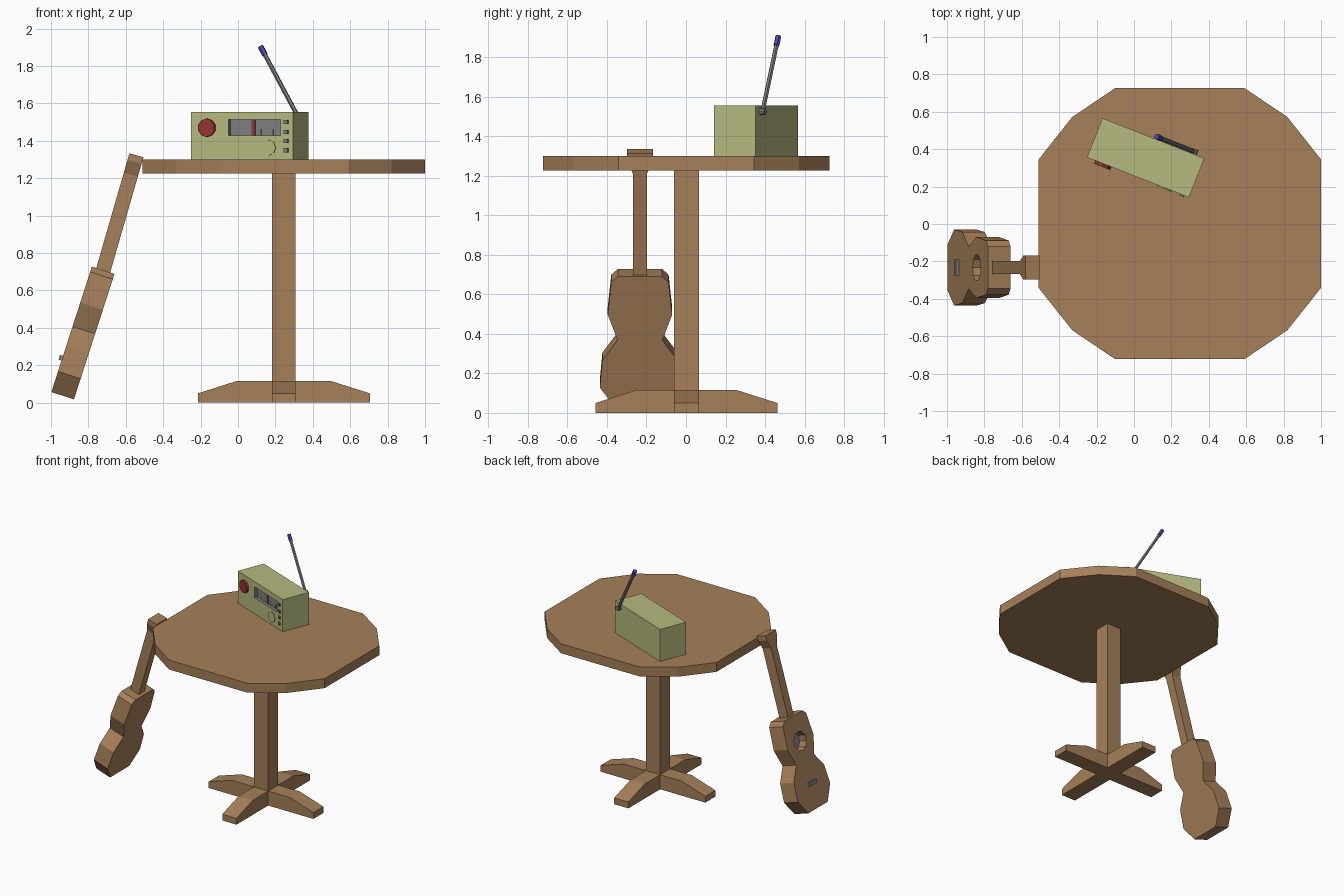
import bpy, bmesh, math
from mathutils import Matrix, Vector

if "Cube" in bpy.data.objects:
    bpy.data.objects.remove(bpy.data.objects["Cube"])


def material(name, rgb):
    m = bpy.data.materials.new(name)
    m.diffuse_color = (*rgb, 1)
    m.use_nodes = True
    m.node_tree.nodes["Principled BSDF"].inputs["Base Color"].default_value = m.diffuse_color
    return m


WOOD = material("wood", (0.38, 0.216, 0.10))
OLIVE = material("pale olive", (0.468, 0.491, 0.212))
RED = material("dark red", (0.30, 0.035, 0.033))
GREY = material("grey", (0.21, 0.21, 0.215))
DARK = material("dark grey", (0.05, 0.05, 0.055))
PURPLE = material("purple", (0.10, 0.061, 0.50))


def finish(name, bm, mats, M=Matrix()):
    bm.transform(M)
    bmesh.ops.recalc_face_normals(bm, faces=bm.faces)
    me = bpy.data.meshes.new(name)
    bm.to_mesh(me)
    bm.free()
    for m in mats:
        me.materials.append(m)
    ob = bpy.data.objects.new(name, me)
    bpy.context.collection.objects.link(ob)
    return ob


def prism(name, pts, z0, z1, mat, M=Matrix()):
    """Outline in local xy, extruded from z0 to z1."""
    bm = bmesh.new()
    f = bm.faces.new([bm.verts.new((x, y, z0)) for x, y in pts])
    ext = bmesh.ops.extrude_face_region(bm, geom=[f])["geom"]
    bmesh.ops.translate(bm, vec=(0, 0, z1 - z0),
                        verts=[v for v in ext if isinstance(v, bmesh.types.BMVert)])
    return finish(name, bm, [mat], M)


def box(name, c, size, mat, M=Matrix()):
    bm = bmesh.new()
    bmesh.ops.create_cube(bm, size=1)
    bmesh.ops.scale(bm, vec=size, verts=bm.verts)
    return finish(name, bm, [mat], M @ Matrix.Translation(c))


def rod(name, a, b, r, n, mat, M=Matrix()):
    a, b = Vector(a), Vector(b)
    bm = bmesh.new()
    bmesh.ops.create_cone(bm, cap_ends=True, segments=n, radius1=r, radius2=r,
                          depth=(b - a).length)
    turn = Vector((0, 0, 1)).rotation_difference(b - a).to_matrix().to_4x4()
    return finish(name, bm, [mat], M @ Matrix.Translation((a + b) / 2) @ turn)


def mirrored(half):
    """Close a right-hand outline with its mirror image in x."""
    return half + [(-x, y) for x, y in reversed(half)]


# --- Table: twelve-sided top, square post, four tapered feet
T = Matrix.Translation((0.245, 0.002, 0))
quarter = [(0.755, 0.343), (0.575, 0.57), (0.345, 0.725)]
right = [(x, -y) for x, y in reversed(quarter)] + quarter
prism("table_top", mirrored(right), 1.225, 1.30, WOOD, T)
box("table_post", (0, 0, 0.615), (0.125, 0.125, 1.23), WOOD, T)
foot = [(0.06, 0), (0.46, 0), (0.46, 0.05), (0.255, 0.115), (0.06, 0.115)]
for i in range(4):
    turn = Matrix.Rotation(i * math.pi / 2, 4, 'Z') @ Matrix.Rotation(math.pi / 2, 4, 'X')
    prism(f"table_foot_{i + 1}", foot, -0.0625, 0.0625, WOOD, T @ turn)

# --- Radio body with recessed dial; local x along the front, front faces -y
R = Matrix.Translation((0.0625, 0.354, 0)) @ Matrix.Rotation(math.radians(-21.5), 4, 'Z')
FRONT, BACK = -0.1125, 0.1125
bm = bmesh.new()
bmesh.ops.create_cube(bm, size=1)
bmesh.ops.scale(bm, vec=(0.586, 0.225, 0.255), verts=bm.verts)
bmesh.ops.translate(bm, vec=(0, 0, 1.4275), verts=bm.verts)
bm.normal_update()
dial = next(f for f in bm.faces if f.normal.y < -0.9)
bmesh.ops.inset_individual(bm, faces=[dial], thickness=0.02)
for v in dial.verts:
    v.co.x = 0.221 if v.co.x > 0 else -0.077
    v.co.z = 1.513 if v.co.z > 1.4275 else 1.428
walls = bmesh.ops.extrude_discrete_faces(bm, faces=[dial])["faces"]
floor = walls[0]
bmesh.ops.translate(bm, vec=(0, 0.025, 0), verts=floor.verts)
for f in bm.faces:
    c = f.calc_center_median()
    if FRONT + 0.005 < c.y < FRONT + 0.03:
        f.material_index = 1
finish("radio_body", bm, [OLIVE, GREY], R)

# Dial needle and ticks on the recess floor
FLOOR = FRONT + 0.025
box("dial_needle", (0.058, FLOOR - 0.002, 1.4705), (0.02, 0.006, 0.084), RED, R)
for i, x in enumerate((0.102, 0.171)):
    box(f"dial_tick_{i + 1}", (x, FLOOR - 0.001, 1.446), (0.006, 0.004, 0.034), DARK, R)

# Knob, speaker and buttons
rod("tuning_knob", (-0.199, FRONT + 0.01, 1.47), (-0.199, FRONT - 0.018, 1.47), 0.049, 10, RED, R)
rod("speaker", (0.152, FRONT + 0.01, 1.364), (0.152, FRONT - 0.006, 1.364), 0.043, 8, OLIVE, R)
for i, z in enumerate((1.50, 1.447, 1.40, 1.35)):
    box(f"button_{i + 1}", (0.254, FRONT, z), (0.024, 0.016, 0.022), GREY, R)

# Antenna on the back, leaning along the radio
base, tip = Vector((0.23, BACK + 0.014, 1.525)), Vector((0.012, BACK + 0.014, 1.905))
joint = base.lerp(tip, 0.88)
rod("antenna_hinge", (0.23, BACK - 0.005, 1.525), (0.23, BACK + 0.028, 1.525), 0.018, 8, GREY, R)
rod("antenna_rod", base, joint, 0.012, 6, GREY, R)
rod("antenna_tip", joint, tip, 0.016, 6, PURPLE, R)


# --- Guitar leaning on the table edge; local y up its length, z out of its face
def leaning(origin, deg):
    s, c = math.sin(math.radians(deg)), math.cos(math.radians(deg))
    axes = Matrix(((0, s, -c), (-1, 0, 0), (0, c, s))).to_4x4()
    return Matrix.Translation(origin) @ axes


G = leaning((-0.877, -0.233, 0.018), 17.9)
THICK = 0.127
side = [(0.12, 0), (0.203, 0.116), (0.19, 0.26), (0.113, 0.368),
        (0.163, 0.503), (0.145, 0.675), (0.112, 0.705)]
body = prism("guitar_body", mirrored(side), 0, THICK, WOOD, G)
cutter = rod("sound_hole_cutter", (0, 0.51, 0.06), (0, 0.51, 0.2), 0.072, 10, WOOD, G)
cutter.hide_render = True
cutter.display_type = 'WIRE'
cut = body.modifiers.new("sound_hole", 'BOOLEAN')
cut.operation = 'DIFFERENCE'
cut.solver = 'EXACT'
cut.object = cutter
# Apply the cut and drop the helper
mesh = bpy.data.meshes.new_from_object(
    body.evaluated_get(bpy.context.evaluated_depsgraph_get()))
body.modifiers.clear()
body.data = mesh
bpy.data.objects.remove(cutter)
rod("sound_hole_floor", (0, 0.51, 0.058), (0, 0.51, 0.064), 0.071, 10, GREY, G)
box("guitar_bridge", (0, 0.19, THICK + 0.005), (0.085, 0.026, 0.024), GREY, G)

# Neck with flared head
N = leaning((-0.72, -0.233, 0.71), 16.1)
neck = [(0.035, -0.03), (0.035, 0.53), (0.065, 0.60), (0.065, 0.638)]
prism("guitar_neck", mirrored(neck), -0.039, 0.039, WOOD, N)
